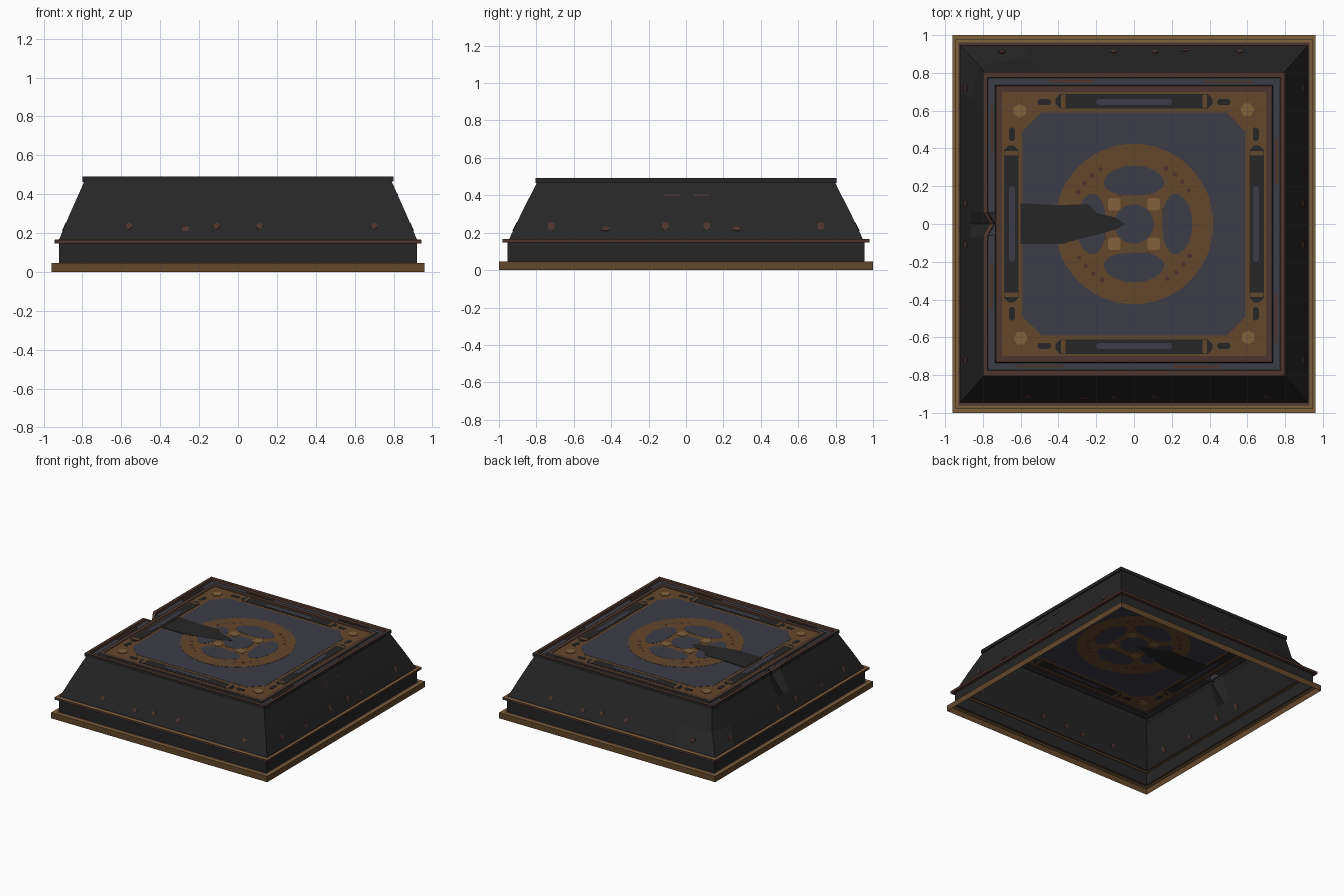
import bpy, bmesh, math
from mathutils import Matrix

if "Cube" in bpy.data.objects:
    bpy.data.objects.remove(bpy.data.objects["Cube"])


def material(name, rgb):
    m = bpy.data.materials.new(name)
    m.diffuse_color = (*rgb, 1)
    m.use_nodes = True
    m.node_tree.nodes["Principled BSDF"].inputs["Base Color"].default_value = m.diffuse_color
    return m


BLACK = material("charcoal iron", (0.019, 0.019, 0.019))
SLATE = material("slate grey", (0.045, 0.045, 0.061))
BROWN = material("bronze brown", (0.125, 0.063, 0.024))
RUST = material("dark rust brown", (0.072, 0.035, 0.026))
GOLD = material("worn gold", (0.21, 0.12, 0.042))
MATS = [BLACK, SLATE, BROWN, RUST, GOLD]

# points round every ring, with extra ones for the damaged left side
RING = [(1, -1), (1, 1), (-0.64, 1), (-1, 1), (-1, 0.75),
        (-1, 0.08), (-1, 0), (-1, -0.08), (-1, -1)]


def shell(name, profile, cap=None, dent=False):
    """Open rectangular shell; profile rows are half x, half y, z, material of band above."""
    bm = bmesh.new()
    rings = []
    for hx, hy, z, _ in profile:
        ring = []
        for u, v in RING:
            x, y, h = u * hx, v * hy, z
            if dent and (u, v) == (-1, 0) and z > 0.46 and hx > 0.77:
                x, h = x + 0.035, h - 0.035      # notch in the rim
            if dent and (u, v) == (-1, 1) and 0.2 < z < 0.4:
                x, y = x + 0.045, y - 0.045      # dented corner
            ring.append(bm.verts.new((x, y, h)))
        rings.append(ring)
    n = len(RING)
    for i in range(len(rings) - 1):
        a, b = rings[i], rings[i + 1]
        for j in range(n):
            k = (j + 1) % n
            bm.faces.new((a[j], a[k], b[k], b[j])).material_index = MATS.index(profile[i][3])
    if cap:
        bm.faces.new(rings[-1]).material_index = MATS.index(cap)
    me = bpy.data.meshes.new(name)
    bm.to_mesh(me)
    bm.free()
    for m in MATS:
        me.materials.append(m)
    bpy.context.collection.objects.link(bpy.data.objects.new(name, me))


def plates(name, shapes, mat, thick, frames):
    """Thin prisms centred on the local xy plane, copied to every frame matrix."""
    bm = bmesh.new()
    for f in frames:
        for pts in shapes:
            lo = [bm.verts.new(f @ Matrix.Translation((x, y, -thick / 2)).to_translation()) for x, y in pts]
            hi = [bm.verts.new(f @ Matrix.Translation((x, y, thick / 2)).to_translation()) for x, y in pts]
            bm.faces.new(lo[::-1])
            bm.faces.new(hi)
            for i in range(len(pts)):
                j = (i + 1) % len(pts)
                bm.faces.new((lo[i], lo[j], hi[j], hi[i]))
    bmesh.ops.recalc_face_normals(bm, faces=bm.faces)
    me = bpy.data.meshes.new(name)
    bm.to_mesh(me)
    bm.free()
    me.materials.append(mat)
    bpy.context.collection.objects.link(bpy.data.objects.new(name, me))


def oval(cx, cy, rx, ry, n=24, turn=0.0):
    return [(cx + rx * math.cos(turn + math.tau * i / n),
             cy + ry * math.sin(turn + math.tau * i / n)) for i in range(n)]


def bar(cx, cy, hx, hy, c):
    """Rectangle with cut corners."""
    return [(cx + x, cy + y) for x, y in
            ((hx, c - hy), (hx, hy - c), (hx - c, hy), (c - hx, hy),
             (-hx, hy - c), (-hx, c - hy), (c - hx, -hy), (hx - c, -hy))]


# plinth, upright band and ledge
shell("base_plinth", [(0.96, 1.0, 0, BROWN), (0.96, 1.0, 0.047, GOLD),
                      (0.935, 0.975, 0.047, RUST), (0.92, 0.955, 0.047, BLACK),
                      (0.92, 0.955, 0.147, RUST), (0.945, 0.98, 0.147, RUST),
                      (0.945, 0.98, 0.165, GOLD), (0.93, 0.96, 0.167, RUST),
                      (0.92, 0.945, 0.167, RUST)])

# sloping walls, rim, channel and top sheet
shell("sloped_body", [(0.92, 0.945, 0.167, BLACK), (0.864, 0.882, 0.30, BLACK),
                      (0.79, 0.798, 0.466, BLACK), (0.80, 0.804, 0.466, BLACK),
                      (0.80, 0.804, 0.492, RUST), (0.776, 0.776, 0.492, RUST),
                      (0.772, 0.772, 0.476, SLATE), (0.736, 0.736, 0.476, BLACK),
                      (0.73, 0.73, 0.484, RUST), (0.70, 0.70, 0.484, RUST),
                      (0.698, 0.698, 0.480, BROWN)], cap=BROWN, dent=True)

# top details, on the plane of the top sheet
TOP = Matrix.Translation((0, 0, 0.480))
QUARTERS = [TOP @ Matrix.Rotation(k * math.pi / 2, 4, 'Z') for k in range(4)]
plates("centre_panel", [bar(0, 0, 0.59, 0.59, 0.1)], SLATE, 0.003, [TOP])
plates("frame_slot", [bar(0, 0.65, 0.415, 0.038, 0.025), bar(-0.475, 0.645, 0.035, 0.016, 0.01),
                      bar(0.475, 0.645, 0.035, 0.016, 0.01)], BLACK, 0.004, QUARTERS)
plates("frame_slot_end", [bar(s * 0.375, 0.65, 0.012, 0.036, 0.004) for s in (-1, 1)],
       BROWN, 0.006, QUARTERS)
plates("frame_slot_inlay", [bar(0, 0.646, 0.2, 0.016, 0.01)], SLATE, 0.006, QUARTERS)
plates("channel_scuff", [bar(-0.33, 0.755, 0.12, 0.009, 0.006), bar(0.5, 0.752, 0.13, 0.008, 0.006)],
       RUST, 0.004, QUARTERS)
plates("corner_stud", [oval(0.6, 0.605, 0.037, 0.037, 6)], GOLD, 0.009, QUARTERS)
plates("round_medallion", [oval(0, 0, 0.42, 0.425, 48)], BROWN, 0.006, [TOP])
kidney = [(0.16 * math.cos(t) * (1 + 0.1 * math.sin(t)), 0.23 + 0.08 * math.sin(t) - 0.02 * math.cos(t) ** 2)
          for t in [math.tau * i / 20 for i in range(20)]]
plates("medallion_opening", [kidney], SLATE, 0.008, QUARTERS)
plates("medallion_hub", [oval(0, 0, 0.105, 0.105)], SLATE, 0.008, [TOP])
plates("hub_bracket", [bar(0.105, 0.105, 0.033, 0.033, 0.01)], GOLD, 0.0095, QUARTERS)
plates("medallion_rivet", [oval(0.34 * math.cos(a), 0.34 * math.sin(a), 0.013, 0.013, 6)
                           for a in (0.55, 0.72, 0.88, 1.05)]
       + [oval(0.16, 0.07, 0.014, 0.02, 6)], RUST, 0.0075, QUARTERS)
plates("scorched_crack", [[(-0.6, -0.105), (-0.38, -0.105), (-0.27, -0.075), (-0.17, -0.05),
                           (-0.1, -0.03), (-0.045, 0.0), (-0.1, 0.035), (-0.2, 0.06),
                           (-0.24, 0.105), (-0.4, 0.1), (-0.6, 0.11)]], BLACK, 0.0098, [TOP])


# bolts on the sloping walls: side number, distance along wall
def wall(k, along, z=0.235):
    s = (z - 0.167) / 0.299
    out, run = (0.945 - 0.147 * s, 0.147) if k % 2 == 0 else (0.92 - 0.13 * s, 0.13)
    return (Matrix.Rotation(k * math.pi / 2, 4, 'Z') @ Matrix.Translation((along, -out, z))
            @ Matrix.Rotation(math.atan2(0.299, run), 4, 'X'))


plates("wall_bolt_ends", [oval(0, 0, 0.021, 0.021, 4)], RUST, 0.008,
       [wall(k, x) for k in (0, 2) for x in (-0.56, -0.11, 0.11, 0.70)])
plates("wall_bolt_sides", [bar(0, 0, 0.017, 0.021, 0.007)], RUST, 0.008,
       [wall(k, y) for k in (1, 3) for y in (-0.72, -0.11, 0.11, 0.72)])
plates("wall_bolt_small", [bar(0, 0, 0.018, 0.012, 0.007)], RUST, 0.008,
       [wall(1, -0.43, 0.22), wall(1, 0.27, 0.22), wall(3, 0.43, 0.22),
        wall(0, -0.27, 0.22), wall(2, -0.27, 0.22)])
plates("wall_scratch", [bar(0, 0, 0.045, 0.004, 0.002)], RUST, 0.006,
       [wall(k, y, 0.40) for k in (1,) for y in (-0.075, 0.08)])
